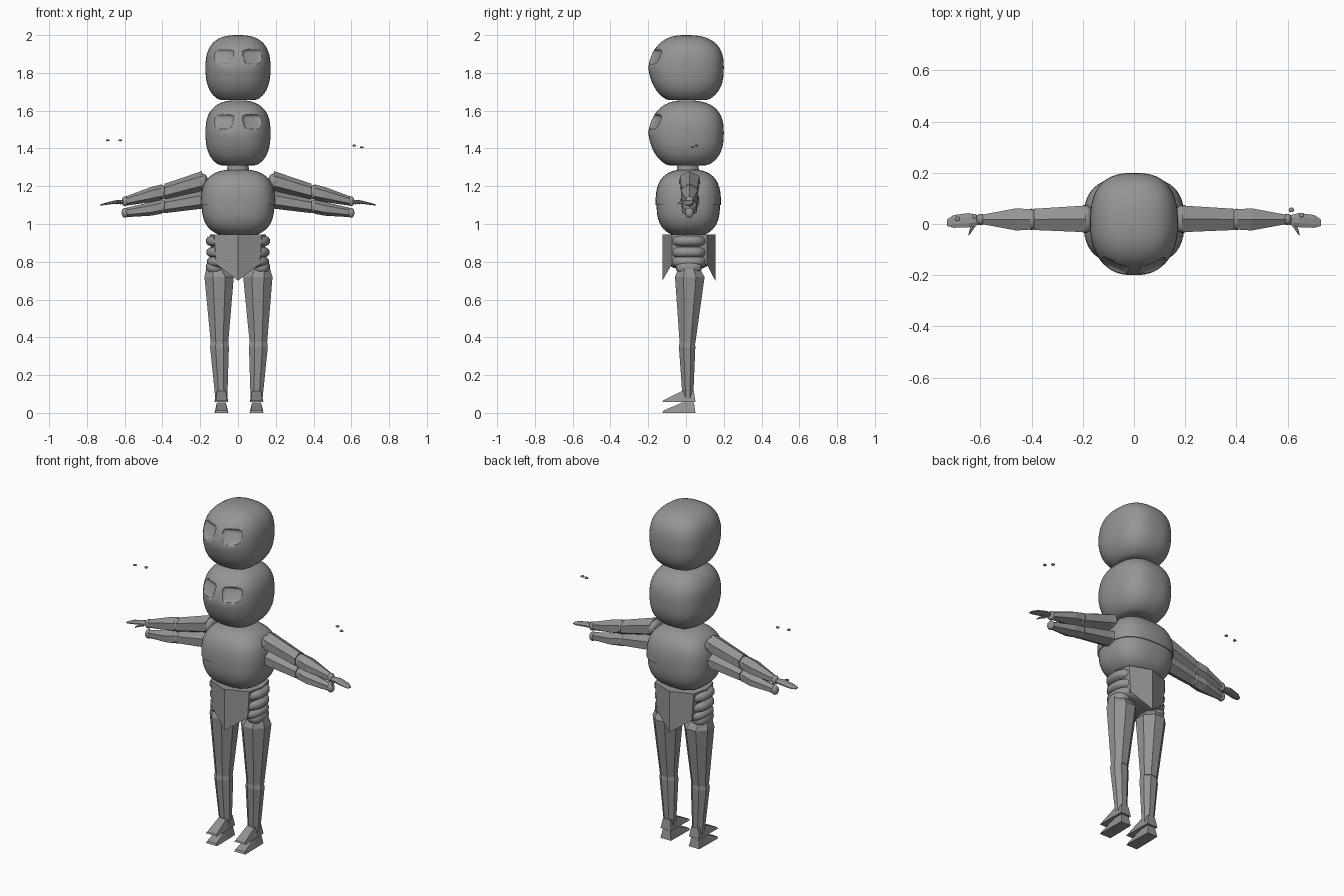
import bpy, bmesh, math
from mathutils import Vector

old = bpy.data.objects.get("Cube")
if old:
    bpy.data.objects.remove(old)

grey = bpy.data.materials.new("plain_grey")
grey.use_nodes = True
grey.diffuse_color = (0.3, 0.3, 0.3, 1)
grey.node_tree.nodes["Principled BSDF"].inputs["Base Color"].default_value = (0.3, 0.3, 0.3, 1)


def finish(name, bm, smooth=None):
    bmesh.ops.recalc_face_normals(bm, faces=bm.faces)
    mesh = bpy.data.meshes.new(name)
    bm.to_mesh(mesh)
    bm.free()
    mesh.materials.append(grey)
    ob = bpy.data.objects.new(name, mesh)
    bpy.context.collection.objects.link(ob)
    if smooth:
        bpy.ops.object.select_all(action='DESELECT')
        ob.select_set(True)
        bpy.context.view_layer.objects.active = ob
        bpy.ops.object.shade_smooth_by_angle(angle=math.radians(smooth))
    return ob


def blob(name, centre, radii, power=2.5, cuts=11, tweak=None, floor=None):
    """Rounded box made by pushing a divided cube onto a superellipsoid."""
    bm = bmesh.new()
    bmesh.ops.create_cube(bm, size=2)
    bmesh.ops.subdivide_edges(bm, edges=bm.edges, cuts=cuts, use_grid_fill=True)
    for v in bm.verts:
        d = v.co.normalized()
        d *= sum(abs(c) ** power for c in d) ** (-1 / power)
        if tweak:
            d = tweak(d)
        v.co = Vector(c * r for c, r in zip(d, radii)) + Vector(centre)
    if floor:
        bmesh.ops.bisect_plane(bm, geom=bm.verts[:] + bm.edges[:] + bm.faces[:],
                               plane_co=(0, 0, floor), plane_no=(0, 0, -1), clear_outer=True)
        bmesh.ops.holes_fill(bm, edges=bm.edges)
    return finish(name, bm, 40)


def loft(name, stations, sides=6, along_x=False, turn=0.5):
    """Faceted limb through (centre, half width, half depth) rings."""
    bm = bmesh.new()
    rings = []
    for c, a, b in stations:
        ring = []
        for i in range(sides):
            t = 2 * math.pi * (i + turn) / sides
            u, w = a * math.cos(t), b * math.sin(t)
            off = (0, u, w) if along_x else (u, w, 0)
            ring.append(bm.verts.new(Vector(c) + Vector(off)))
        rings.append(ring)
    for r, q in zip(rings, rings[1:]):
        for i in range(sides):
            j = (i + 1) % sides
            bm.faces.new((r[i], r[j], q[j], q[i]))
    bm.faces.new(rings[0])
    bm.faces.new(rings[-1])
    return finish(name, bm)


def prism(name, low, high):
    """Solid between two outlines with the same number of corners."""
    bm = bmesh.new()
    a, b = ([bm.verts.new(p) for p in o] for o in (low, high))
    bm.faces.new(a)
    bm.faces.new(b)
    for i in range(len(a)):
        j = (i + 1) % len(a)
        bm.faces.new((a[i], a[j], b[j], b[i]))
    return finish(name, bm)


# Heads: pointed towards the front, with shallow eye sockets
def head_shape(d):
    d = d.copy()
    if d.y < 0:
        d.y *= 1 - 0.15 * abs(d.z)
        d.x *= 1 - 0.12 * d.y * d.y
    if d.z < 0:
        d.z = max(-0.94, d.z * 1.04) / 0.94
    return d


for label, z in (("upper", 1.828), ("lower", 1.483)):
    head = blob(label + "_head", (0, 0, z), (0.172, 0.2, 0.172), 2.6, 13, head_shape)
    for side in (-1, 1):
        cutter = blob("eye_cutter", (0, 0, 0), (0.058, 0.03, 0.043), 5, 5)
        cutter.location = (side * 0.085, -0.18, z + 0.065)
        cutter.rotation_euler = (math.radians(-28), 0, side * math.radians(22))
        cutter.hide_render = True
        bpy.context.view_layer.update()
        cut = head.modifiers.new("eye_socket", 'BOOLEAN')
        cut.operation = 'DIFFERENCE'
        cut.object = cutter
        bpy.context.view_layer.objects.active = head
        bpy.ops.object.modifier_apply(modifier=cut.name)
        bpy.data.objects.remove(cutter)

# Neck and torso
loft("neck", [((0, 0.01, 1.26), 0.062, 0.062), ((0, 0.01, 1.33), 0.055, 0.055)], 16)
blob("torso", (0, 0.012, 1.11), (0.192, 0.168, 0.178), 2.7)
blob("chest_shell", (0, 0.012, 1.11), (0.197, 0.173, 0.18), 2.7, floor=1.1)

# Waist rolls
for i, z in enumerate((0.91, 0.85, 0.80)):
    blob("waist_roll_%d" % i, (0, 0.015, z), (0.17 - 0.003 * i, 0.105, 0.04), 2.8, 7)

# Pelvis guard with pointed front and back
outline = [(0, -0.125), (0.115, -0.075), (0.135, 0.015), (0.115, 0.11),
           (0, 0.155), (-0.115, 0.11), (-0.135, 0.015), (-0.115, -0.075)]
prism("pelvis", [(x, y, 0.70 + abs(x) * 0.75) for x, y in outline],
      [(x * 1.1, y, 0.945) for x, y in outline])

for name, s in (("right", -1), ("left", 1)):
    # Legs
    shift = 0.01 if s > 0 else 0
    fx = s * 0.088 + shift
    blob(name + "_hip", (s * 0.12, 0.015, 0.77), (0.05, 0.07, 0.04), 2.3, 5)
    loft(name + "_thigh", [((s * 0.115, 0.015, 0.775), 0.055, 0.055),
                           ((s * 0.1 + shift / 2, 0.02, 0.72), 0.084, 0.085),
                           ((s * 0.098 + shift, 0.008, 0.37), 0.05, 0.045)], 8)
    loft(name + "_shin", [((s * 0.098 + shift, 0.006, 0.42), 0.042, 0.036),
                          ((s * 0.098 + shift, 0.006, 0.35), 0.054, 0.047),
                          ((fx, 0.01, 0.07), 0.034, 0.03)], 8)
    # Feet: two stacked wedges
    for part, z, toe, h in (("sole", 0, 0.012, 0.055), ("ankle", 0.058, 0.008, 0.058)):
        base = [(fx - 0.037, -0.125, z), (fx + 0.037, -0.125, z),
                (fx + 0.034, 0.05, z), (fx - 0.034, 0.05, z)]
        top = [(fx - 0.03, -0.12, z + toe), (fx + 0.03, -0.12, z + toe),
               (fx + 0.024, -0.02, z + h), (fx + 0.024, 0.042, z + h),
               (fx - 0.024, 0.042, z + h), (fx - 0.024, -0.02, z + h)]
        base = [base[0], base[1], (fx + 0.036, -0.02, z), base[2], base[3], (fx - 0.036, -0.02, z)]
        prism(name + "_" + part, base, top)

    # Two arms per side, one above the other
    for part, z0, z1, z2, k in (("upper", 1.225, 1.168, 1.12, 1), ("lower", 1.125, 1.092, 1.06, 0.9)):
        tag = name + "_" + part
        blob(tag + "_shoulder", (s * 0.19, 0.02, z0), (0.03, 0.055 * k, 0.042 * k), 2.3, 5)
        loft(tag + "_arm", [((s * 0.19, 0.02, z0 + 0.003), 0.06 * k, 0.052 * k),
                            ((s * 0.39, 0.018, z1 + 0.003), 0.048 * k, 0.042 * k)], 6, True)
        blob(tag + "_elbow", (s * 0.4, 0.018, z1), (0.02, 0.042 * k, 0.038 * k), 2.2, 5)
        loft(tag + "_forearm", [((s * 0.405, 0.018, z1), 0.046 * k, 0.042 * k),
                                ((s * 0.46, 0.018, z1 - 0.012), 0.05 * k, 0.04 * k),
                                ((s * 0.6, 0.018, z2), 0.02, 0.024)], 6, True)
        blob(tag + "_wrist", (s * 0.598, 0.018, z2), (0.018, 0.022, 0.026), 2.2, 5)

    # Flat hand with thumb
    loft(name + "_hand", [((s * 0.6, 0.015, 1.118), 0.018, 0.012),
                          ((s * 0.645, 0.015, 1.117), 0.03, 0.01),
                          ((s * 0.705, 0.01, 1.106), 0.027, 0.006),
                          ((s * 0.73, 0.005, 1.1), 0.014, 0.003)], 8, True)
    loft(name + "_thumb", [((s * 0.62, 0.0, 1.112), 0.012, 0.008),
                           ((s * 0.64, -0.025, 1.112), 0.016, 0.006),
                           ((s * 0.646, -0.04, 1.108), 0.006, 0.004)], 6, True)

# Small loose chips above the hands
for i, p in enumerate(((-0.69, 0.02, 1.443), (-0.623, 0.03, 1.443),
                       (0.615, 0.055, 1.415), (0.655, 0.035, 1.406))):
    blob("loose_chip_%d" % i, p, (0.01, 0.009, 0.005), 2.5, 3)
